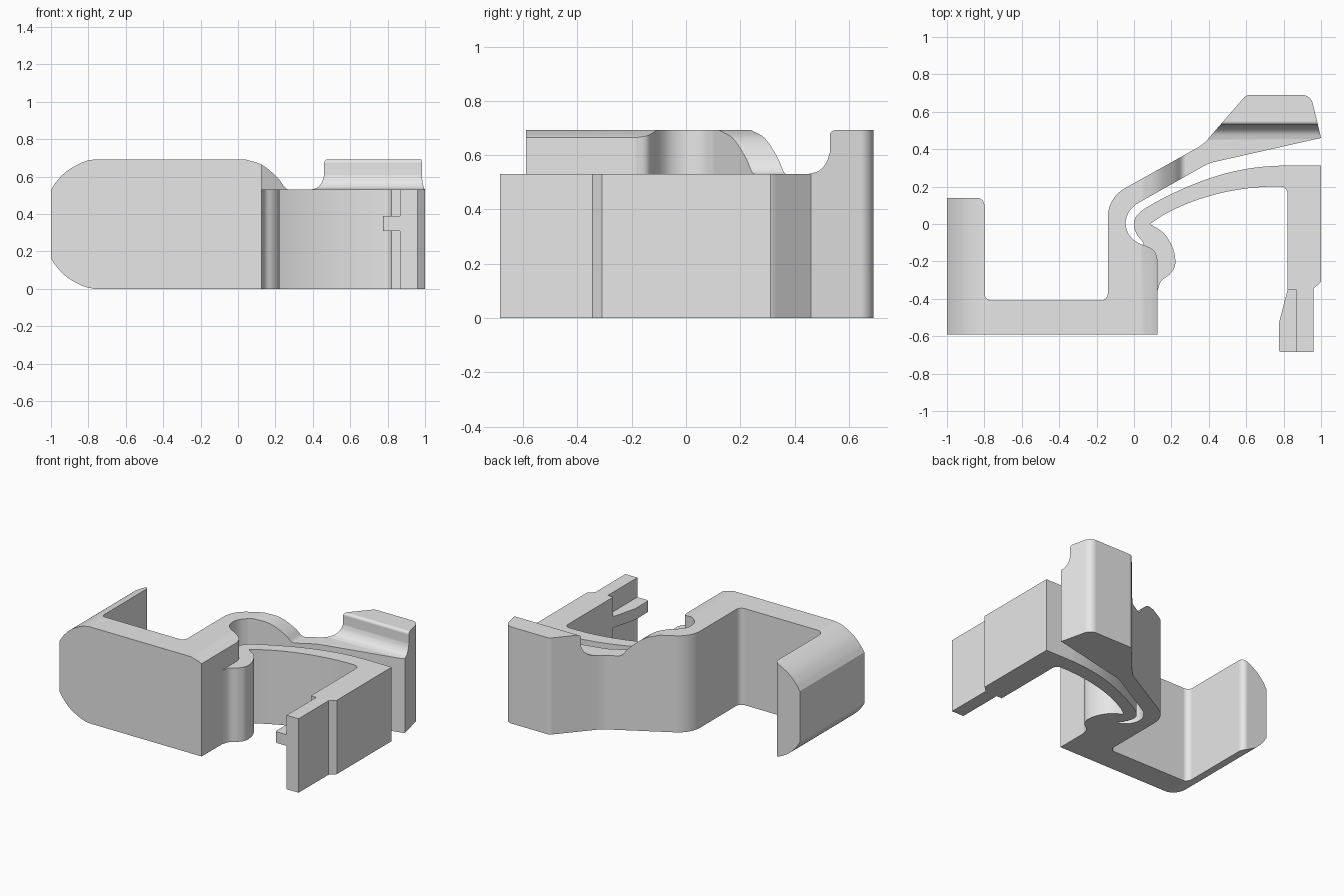
import bpy, bmesh, math
from mathutils import Vector

cube = bpy.data.objects.get("Cube")
if cube:
    bpy.data.objects.remove(cube, do_unlink=True)

grey = bpy.data.materials.new("light grey")
grey.use_nodes = True
grey.diffuse_color = (0.8, 0.8, 0.8, 1)
grey.node_tree.nodes["Principled BSDF"].inputs["Base Color"].default_value = (0.8, 0.8, 0.8, 1)


def smooth(points, steps=5):
    """Flowing curve through the given points."""
    p = [Vector(q) for q in points]
    p = [2 * p[0] - p[1]] + p + [2 * p[-1] - p[-2]]
    out = []
    for a, b, c, d in zip(p, p[1:], p[2:], p[3:]):
        for i in range(steps):
            t = i / steps
            out.append(tuple(0.5 * (2 * b + (c - a) * t + (2 * a - 5 * b + 4 * c - d) * t * t
                                    + (3 * b - a - 3 * c + d) * t ** 3)))
    return out + [tuple(p[-2])]


def rounded(points, steps=9):
    """Closed outline; a third value on a corner is its fillet radius."""
    out = []
    for i, q in enumerate(points):
        corner = Vector(q[:2])
        if len(q) < 3:
            out.append(corner)
            continue
        u = (Vector(points[i - 1][:2]) - corner).normalized()
        v = (Vector(points[(i + 1) % len(points)][:2]) - corner).normalized()
        half = u.angle(v) / 2
        centre = corner + (u + v).normalized() * q[2] / math.sin(half)
        start = corner + u * q[2] / math.tan(half) - centre
        end = corner + v * q[2] / math.tan(half) - centre
        sweep = start.angle(end)
        for k in range(steps + 1):
            t = k / steps
            out.append(centre + (start * math.sin((1 - t) * sweep)
                                 + end * math.sin(t * sweep)) / math.sin(sweep))
    return out


def prism(name, outline, axis, low, high):
    """Extrude a flat outline along one axis."""
    place = {"z": lambda a, b: (a, b, low), "y": lambda a, b: (a, low, b),
             "x": lambda a, b: (low, a, b)}[axis]
    shift = Vector([high - low if axis == k else 0 for k in "xyz"])
    bm = bmesh.new()
    face = bm.faces.new([bm.verts.new(place(*q)) for q in outline])
    new = bmesh.ops.extrude_face_region(bm, geom=[face])["geom"]
    bmesh.ops.translate(bm, vec=shift, verts=[g for g in new if isinstance(g, bmesh.types.BMVert)])
    bmesh.ops.recalc_face_normals(bm, faces=bm.faces)
    mesh = bpy.data.meshes.new(name)
    bm.to_mesh(mesh)
    bm.free()
    mesh.materials.append(grey)
    obj = bpy.data.objects.new(name, mesh)
    bpy.context.collection.objects.link(obj)
    return obj


def combine(obj, other, operation):
    """Apply a boolean and discard the second shape."""
    mod = obj.modifiers.new("combine", "BOOLEAN")
    mod.operation, mod.object, mod.solver = operation, other, "EXACT"
    bpy.context.view_layer.update()
    result = obj.evaluated_get(bpy.context.evaluated_depsgraph_get())
    mesh = bpy.data.meshes.new_from_object(result)
    obj.modifiers.clear()
    obj.data = mesh
    bpy.data.objects.remove(other, do_unlink=True)


# Channel-shaped body with the slanted outer jaw
hook = smooth([(0.125, -0.19), (0.11, -0.145), (0.07, -0.12), (0.02, -0.1),
               (-0.025, -0.06), (-0.045, 0), (-0.03, 0.06), (0.01, 0.105)])
body = prism("clip_body", rounded(
    [(-1.1, -0.59), (0.125, -0.59)] + hook +
    [(0.4, 0.325, 0.2), (1, 0.46), (0.945, 0.69, 0.06), (0.6, 0.69, 0.04), (0.37, 0.425, 0.2),
     (-0.14, 0.14, 0.176), (-0.14, -0.41, 0.04), (-0.8, -0.41, 0.04),
     (-0.8, 0.14, 0.04), (-1.1, 0.14)]), "z", -0.1, 0.9)

# Height envelope: rounded left end, drop to the lower jaw, raised jaw head
end_top = smooth([(-0.77, 0.692), (-0.83, 0.677), (-0.91, 0.633), (-0.965, 0.58), (-1, 0.53)])
end_low = [(x, 0.692 - z) for x, z in reversed(end_top)]
drop = smooth([(0.27, 0.53), (0.25, 0.543), (0.21, 0.595), (0.13, 0.662), (0.04, 0.692)])
envelope = prism("height_envelope", end_low + [(1.1, 0), (1.1, 0.53)] + drop + end_top, "y", -1, 1)
head = rounded([(0.9, 0.3), (0.9, 0.692), (0.53, 0.692, 0.02), (0.53, 0.61)]) + \
    smooth([(0.53, 0.61), (0.517, 0.573), (0.49, 0.543), (0.45, 0.53)])[1:] + [(0.45, 0.3)]
combine(envelope, prism("jaw_head", head, "x", 0.3, 1.05), "UNION")
combine(body, envelope, "INTERSECT")

# Curved spring arm with its finger lever
outer = smooth([(0.78, 0.312), (0.65, 0.302), (0.5, 0.273), (0.35, 0.225), (0.2, 0.16),
                (0.07, 0.09), (0.015, 0.045), (0, 0), (0.012, -0.05), (0.05, -0.1)])
bump = smooth([(0.125, -0.36), (0.145, -0.305), (0.19, -0.27), (0.22, -0.22),
               (0.21, -0.135), (0.16, -0.05), (0.085, 0)])
inner = smooth([(0.085, 0), (0.17, 0.055), (0.3, 0.115), (0.45, 0.162), (0.6, 0.19), (0.72, 0.2)])
arm = prism("spring_arm", rounded(
    outer + [(0.06, -0.16), (0.06, -0.36)] + bump + inner[1:] +
    [(0.822, 0.2, 0.04), (0.822, -0.35), (0.865, -0.35), (0.865, -0.685),
     (0.96, -0.685), (0.96, -0.345), (1, -0.31), (1, 0.312)]), "z", 0, 0.53)

# Latch rib on the inside of the lever
rib = prism("latch_rib", rounded(
    [(0.88, -0.34), (0.824, -0.34), (0.775, -0.53), (0.775, -0.685, 0.015), (0.88, -0.685)]),
    "z", 0.31, 0.39)
combine(arm, rib, "UNION")
combine(body, arm, "UNION")

# Smooth curved walls, crisp edges
bpy.ops.object.select_all(action="DESELECT")
body.select_set(True)
bpy.context.view_layer.objects.active = body
bpy.ops.object.shade_smooth_by_angle(angle=math.radians(28))
weighted = body.modifiers.new("even_shading", "WEIGHTED_NORMAL")
weighted.keep_sharp = True
